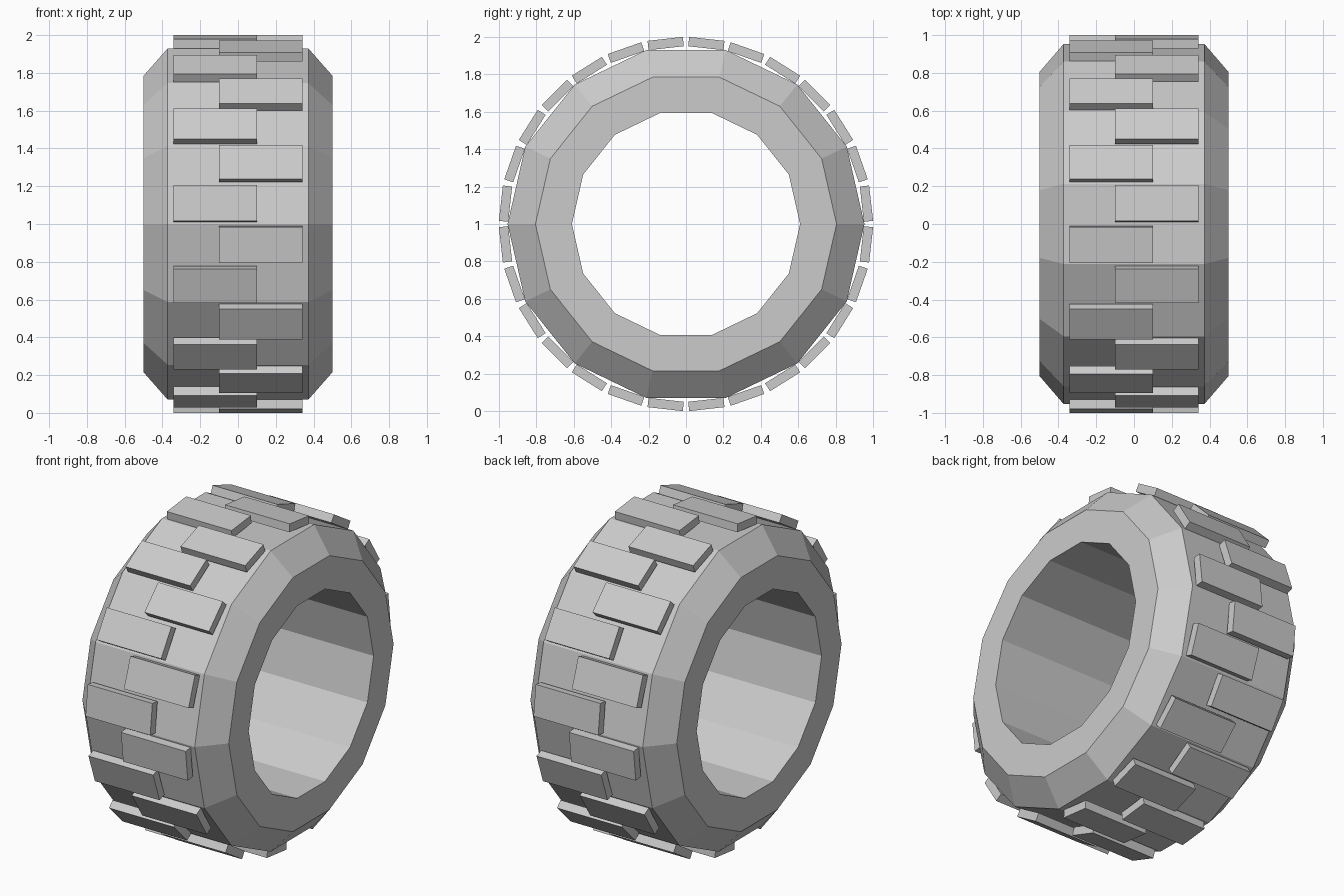
import bpy, bmesh
from math import sin, cos, pi
from mathutils import Matrix

if "Cube" in bpy.data.objects:
    bpy.data.objects.remove(bpy.data.objects["Cube"])

SIDES, BLOCKS, CENTRE_Z = 14, 28, 1.0


def make_object(name, bm):
    bmesh.ops.recalc_face_normals(bm, faces=bm.faces[:])
    mesh = bpy.data.meshes.new(name)
    bm.to_mesh(mesh)
    bm.free()
    obj = bpy.data.objects.new(name, mesh)
    obj.location.z = CENTRE_Z
    bpy.context.collection.objects.link(obj)
    return obj


# Tyre body: closed (x, radius) profile swept around the x axis
profile = [(-0.5, 0.61), (-0.5, 0.805), (-0.372, 0.954),
           (0.372, 0.954), (0.5, 0.805), (0.5, 0.61)]
bm = bmesh.new()
rings = []
for i in range(SIDES):
    a = 2 * pi * i / SIDES
    rings.append([bm.verts.new((x, r * cos(a), r * sin(a))) for x, r in profile])
for i in range(SIDES):
    r0, r1 = rings[i], rings[(i + 1) % SIDES]
    for j in range(len(profile)):
        k = (j + 1) % len(profile)
        bm.faces.new((r0[j], r0[k], r1[k], r1[j]))
make_object("tyre_body", bm)

# Tread blocks: staggered left and right around the rim
for i in range(BLOCKS):
    side = 1 if i % 2 == 0 else -1
    angle = 2 * pi * (i + 0.5) / BLOCKS
    bm = bmesh.new()
    bmesh.ops.create_cube(bm, size=1, matrix=(
        Matrix.Rotation(angle, 4, 'X')
        @ Matrix.Translation((0.121 * side, 0.971, 0))
        @ Matrix.Diagonal((0.442, 0.05, 0.19, 1))))
    make_object(f"tread_block_{i + 1:02d}", bm)
